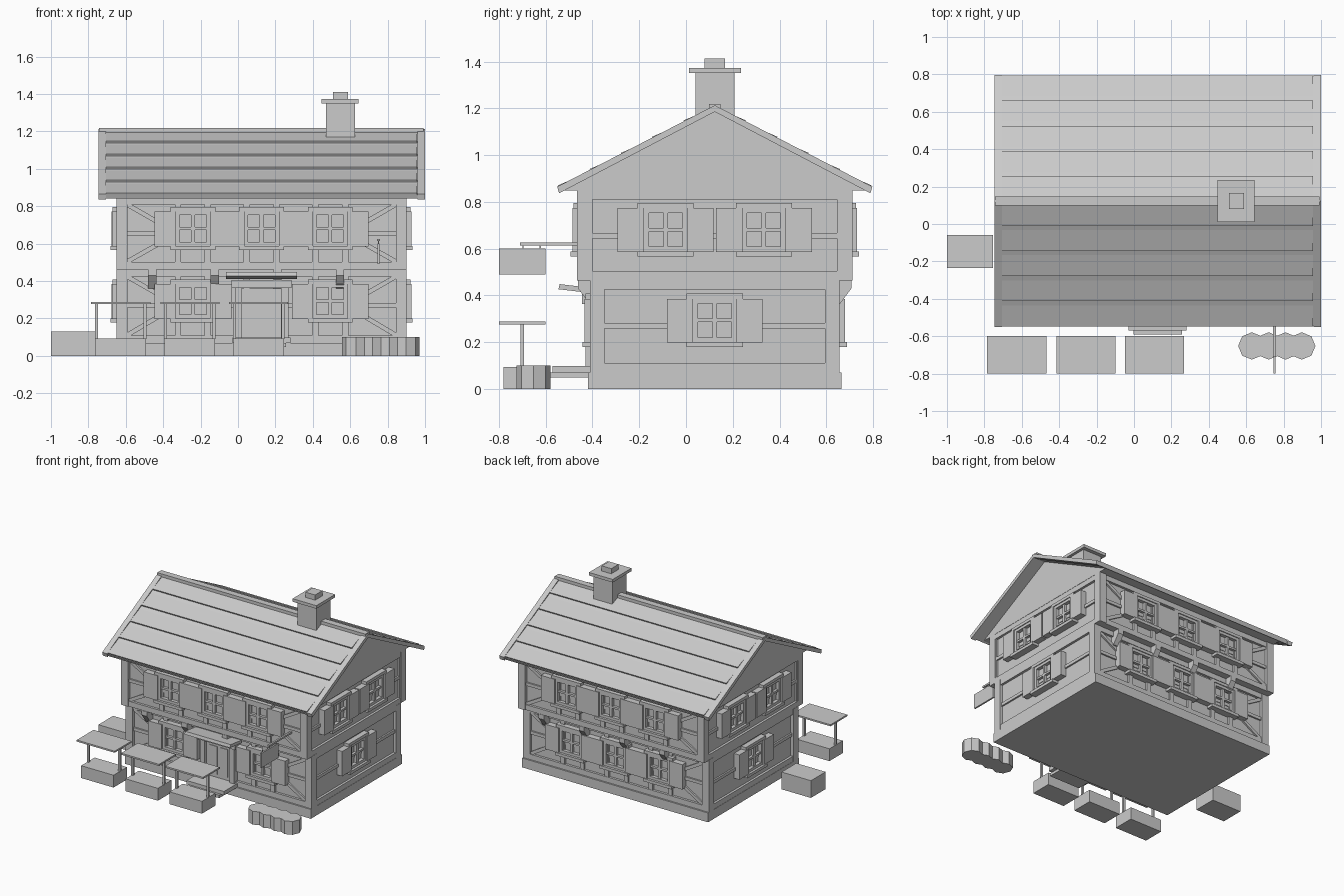
import bpy, bmesh, math
from mathutils import Matrix, Vector

if "Cube" in bpy.data.objects:
    bpy.data.objects.remove(bpy.data.objects["Cube"])

grey = bpy.data.materials.new("plain_grey")
grey.diffuse_color = (0.6, 0.6, 0.6, 1)
grey.use_nodes = True
grey.node_tree.nodes["Principled BSDF"].inputs["Base Color"].default_value = grey.diffuse_color

CX, CY = 0.126, 0.123          # house centre
I = Matrix.Identity(4)


def box(bm, x0, x1, y0, y1, z0, z1, m=I):
    t = Matrix.Translation(((x0 + x1) / 2, (y0 + y1) / 2, (z0 + z1) / 2))
    s = Matrix.Diagonal((x1 - x0, y1 - y0, z1 - z0, 1))
    bmesh.ops.create_cube(bm, size=1, matrix=m @ t @ s)


def prism(bm, prof, x0, x1, m=I):
    """Extrude a (y, z) profile along x."""
    a = [bm.verts.new(m @ Vector((x0, y, z))) for y, z in prof]
    b = [bm.verts.new(m @ Vector((x1, y, z))) for y, z in prof]
    n = len(prof)
    bm.faces.new(a)
    bm.faces.new(b[::-1])
    for i in range(n):
        bm.faces.new((a[i], b[i], b[(i + 1) % n], a[(i + 1) % n]))


def finish(bm, name):
    bmesh.ops.recalc_face_normals(bm, faces=bm.faces)
    me = bpy.data.meshes.new(name)
    bm.to_mesh(me)
    bm.free()
    me.materials.append(grey)
    ob = bpy.data.objects.new(name, me)
    bpy.context.collection.objects.link(ob)


def part(name, *boxes):
    bm = bmesh.new()
    for b in boxes:
        box(bm, *b)
    finish(bm, name)


def facade(deg, dist):
    """Local frame of a wall: x along it, -y outwards."""
    r = Matrix.Rotation(math.radians(deg), 4, 'Z')
    return Matrix.Translation((CX, CY, 0)) @ r @ Matrix.Translation((0, -dist, 0))


def window(bm, m, u, zb):
    t = zb + 0.185
    h = 0.092
    box(bm, u - h, u + h, -0.008, 0, zb, t, m)                      # pane
    for s in (-1, 1):
        a, b = sorted((u + s * h, u + s * (h - 0.02)))
        box(bm, a, b, -0.034, 0, zb, t, m)                          # jambs
        a, b = sorted((u + s * h, u + s * 0.205))
        box(bm, a, b, -0.045, 0, zb - 0.002, t, m)                  # shutters
    box(bm, u - h, u + h, -0.034, 0, zb, zb + 0.02, m)
    box(bm, u - h, u + h, -0.034, 0, t - 0.02, t, m)
    box(bm, u - 0.01, u + 0.01, -0.028, 0, zb, t, m)                # glazing bars
    box(bm, u - h, u + h, -0.028, 0, zb + 0.085, zb + 0.1, m)
    box(bm, u - 0.12, u + 0.12, -0.052, 0, zb - 0.022, zb, m)       # sill
    box(bm, u - 0.12, u + 0.12, -0.04, 0, t, t + 0.022, m)          # lintel


def brace(bm, m, p, q):
    (u0, z0), (u1, z1) = p, q
    L = math.hypot(u1 - u0, z1 - z0)
    r = Matrix.Rotation(-math.atan2(z1 - z0, u1 - u0), 4, 'Y')
    t = Matrix.Translation(((u0 + u1) / 2, 0, (z0 + z1) / 2))
    box(bm, -L / 2, L / 2, -0.012, 0, -0.012, 0.012, m @ t @ r)


# Solid storeys and plinth
part("plinth", (-0.65, 0.902, -0.42, 0.666, 0, 0.07))
part("lower_walls", (-0.63, 0.882, -0.39, 0.636, 0.06, 0.465))
part("upper_walls", (-0.63, 0.882, -0.441, 0.687, 0.463, 0.855))

# Corner posts of both storeys
for name, hy, z0, z1 in (("lower_corner_posts", 0.533, 0.07, 0.465),
                         ("upper_corner_posts", 0.589, 0.463, 0.85)):
    part(name, *[(min(a, a - s * 0.058), max(a, a - s * 0.058),
                  min(b, b - t * 0.06), max(b, b - t * 0.06), z0, z1)
                 for s in (-1, 1) for t in (-1, 1)
                 for a in (CX + s * 0.776,) for b in (CY + t * hy,)])

# Timbering and windows on each wall of each storey
WALLS = (("front", 0, 0.72), ("right", 90, None), ("back", 180, 0.72), ("left", 270, None))
for storey, hy, z0, z1, wz in (("lower", 0.513, 0.07, 0.465, 0.2),
                               ("upper", 0.564, 0.463, 0.85, 0.588)):
    bot, top = z0 + 0.04, z1 - 0.04
    mid = 0.27 if storey == "lower" else 0.655
    for side, deg, long_half in WALLS:
        m = facade(deg, hy if long_half else 0.756)
        half = long_half or hy - 0.03
        frame, wins = bmesh.new(), bmesh.new()
        for a, b, d in ((z0, bot, 0.018), (mid - 0.012, mid + 0.012, 0.012), (top, z1, 0.018)):
            box(frame, -half, half, -d, 0, a, b, m)
        if long_half:
            us = (-0.367, 0, 0.367)
            for s in (-1, 1):
                for z in (bot, top):
                    brace(frame, m, (s * 0.72, z), (s * 0.45, mid))
            for u in us:
                for s in (-1, 1):
                    c = u + s * 0.08
                    box(frame, c - 0.017, c + 0.017, -0.015, 0, z0, z1, m)
            if (side, storey) == ("front", "lower"):
                us = (-0.367, 0.367)
        else:
            us = (0,) if storey == "lower" else (-0.21, 0.21)
            for s in (-1, 1):
                box(frame, s * half - 0.012, s * half + 0.012, -0.014, 0, z0, z1, m)
        for u in us:
            window(wins, m, u, wz)
        finish(frame, f"{side}_{storey}_timber")
        finish(wins, f"{side}_{storey}_windows")

# Brackets under the overhanging storey
bm = bmesh.new()
for deg in (0, 180):
    m = facade(deg, 0.513)
    for u in (-0.585, -0.25, 0.085, 0.42):
        prism(bm, ((0, 0.36), (-0.02, 0.36), (-0.072, 0.43), (-0.072, 0.464), (0, 0.464)),
              u - 0.022, u + 0.022, m)
finish(bm, "jetty_brackets")

# Roof: gable body, two slabs, stepped courses, bargeboards, ridge
SL = 0.517
roof_z = lambda v: 1.205 - SL * v
bm = bmesh.new()
prism(bm, ((CY - 0.655, 0.848), (CY + 0.655, 0.848), (CY, 1.187)), -0.65, 0.902)
finish(bm, "gable_body")
slabs, courses, barges = bmesh.new(), bmesh.new(), bmesh.new()
for s in (-1, 1):
    def slope(bm, v0, v1, x0, x1, up0, up1, down):
        prism(bm, [(CY + s * v0, roof_z(v0) + up0), (CY + s * v1, roof_z(v1) + up1),
                   (CY + s * (v1 - 0.008), roof_z(v1) - down),
                   (CY + s * v0, roof_z(v0) - down)], x0, x1)
    slope(slabs, 0, 0.668, -0.74, 0.99, 0, 0, 0.018)
    for i in range(5):
        v1 = 0.67 - 0.134 * i
        slope(courses, v1 - 0.112, v1, -0.705, 0.957, 0.002, 0.012, 0.005)
    for x in (-0.747, 0.96):
        slope(barges, 0, 0.674, x, x + 0.04, 0.008, 0.008, 0.02)
finish(slabs, "roof_slabs")
finish(courses, "roof_courses")
finish(barges, "bargeboards")
part("ridge_cap", (-0.743, 0.993, CY - 0.024, CY + 0.024, 1.185, 1.218))

# Chimney
part("chimney", (0.47, 0.625, 0.04, 0.207, 1.0, 1.352),
     (0.447, 0.645, 0.012, 0.235, 1.35, 1.373),
     (0.507, 0.587, 0.08, 0.166, 1.37, 1.412))

# Door, its frame, canopy and steps
part("door", (0.02, 0.232, -0.408, -0.38, 0.07, 0.36),
     (0.05, 0.115, -0.413, -0.4, 0.12, 0.33), (0.137, 0.202, -0.413, -0.4, 0.12, 0.33))
part("door_frame", (-0.017, 0.022, -0.43, -0.38, 0.07, 0.37),
     (0.23, 0.269, -0.43, -0.38, 0.07, 0.37),
     (-0.035, 0.287, -0.445, -0.38, 0.363, 0.405))
bm = bmesh.new()
prism(bm, ((-0.41, 0.41), (-0.41, 0.432), (-0.54, 0.448), (-0.546, 0.426)), CX - 0.19, CX + 0.19)
finish(bm, "door_canopy")
part("door_steps", (-0.03, 0.282, -0.57, -0.41, 0.068, 0.097),
     (-0.003, 0.256, -0.59, -0.41, 0.048, 0.07))

# Planter boxes with shelter tops on two poles
for i, x in enumerate((-0.627, -0.257, 0.11)):
    part(f"planter_{i + 1}", (x - 0.135, x + 0.135, -0.78, -0.62, 0, 0.093))
    part(f"planter_poles_{i + 1}", *[(x + s * 0.13 - 0.008, x + s * 0.13 + 0.008, -0.708, -0.692, 0.09, 0.28)
                                     for s in (-1, 1)])
    part(f"shelter_top_{i + 1}", (x - 0.158, x + 0.158, -0.8, -0.6, 0.276, 0.288))

# Clipped hedge of octagonal clumps
bm = bmesh.new()
for x in (0.63, 0.72, 0.81, 0.897):
    bmesh.ops.create_cone(bm, cap_ends=True, segments=8, radius1=0.073, radius2=0.073, depth=0.1,
                          matrix=Matrix.Translation((x, -0.652, 0.05)))
finish(bm, "hedge")

# Hanging sign and side crate
part("sign_arm", (0.744, 0.758, -0.71, -0.44, 0.613, 0.626))
part("sign_board", (0.745, 0.757, -0.8, -0.6, 0.49, 0.6))
part("sign_hangers", (0.748, 0.754, -0.7, -0.694, 0.595, 0.616),
     (0.748, 0.754, -0.626, -0.62, 0.595, 0.616))
part("side_crate", (-1.0, -0.755, -0.235, -0.06, 0, 0.13))
